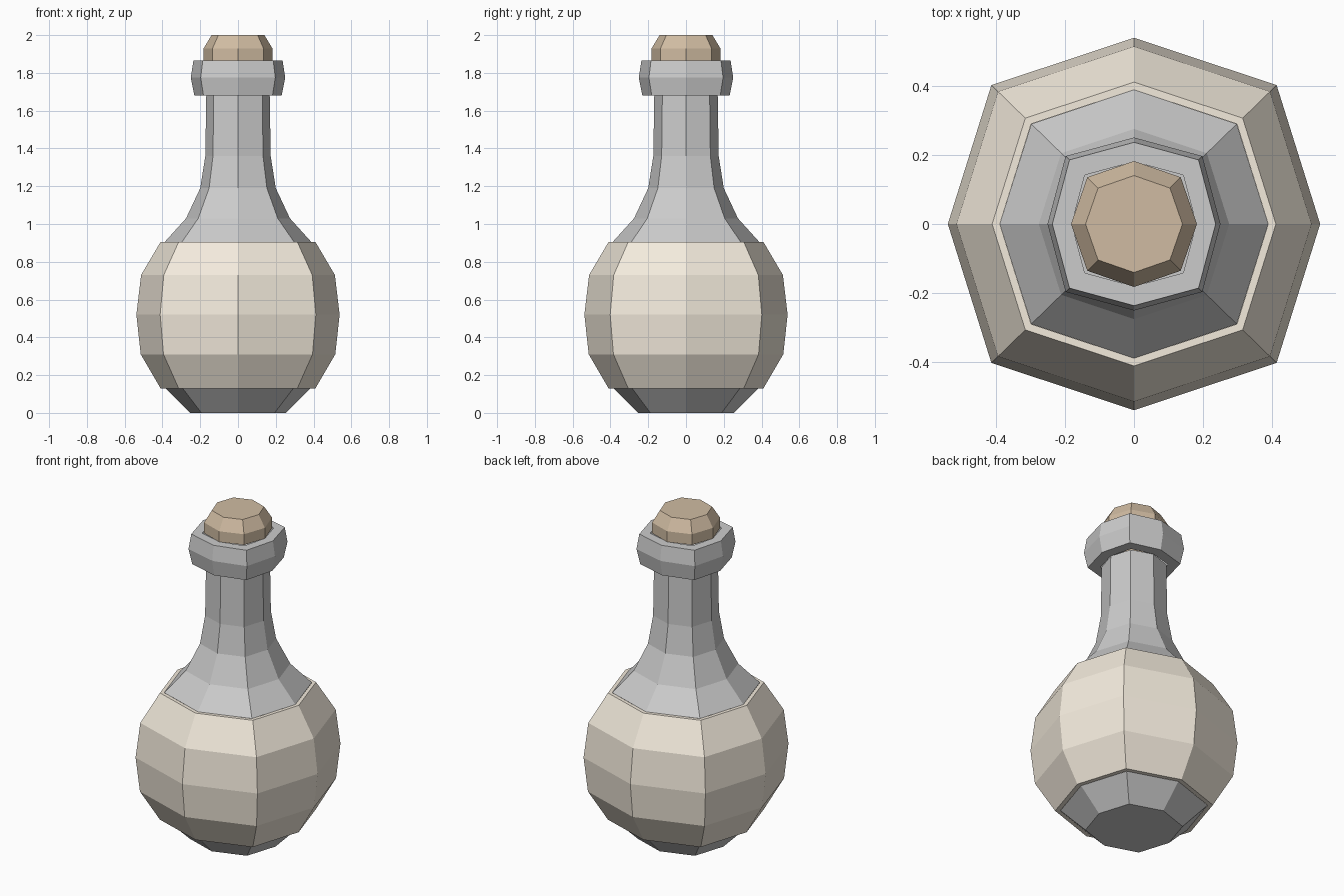
import bpy, bmesh

if "Cube" in bpy.data.objects:
    bpy.data.objects.remove(bpy.data.objects["Cube"])


def material(name, rgb):
    m = bpy.data.materials.new(name)
    m.diffuse_color = (*rgb, 1)
    m.use_nodes = True
    m.node_tree.nodes["Principled BSDF"].inputs["Base Color"].default_value = m.diffuse_color
    return m


def lathe(name, profile, kx, ky, mat=None, cap_bottom=False, cap_top=False):
    """Eight-sided stack of rings; profile is (radius, z), kx/ky place the diagonal corners."""
    dirs = [(1, 0), (kx, ky), (0, 1), (-kx, ky), (-1, 0), (-kx, -ky), (0, -1), (kx, -ky)]
    bm = bmesh.new()
    rings = [[bm.verts.new((r * x, r * y, z)) for x, y in dirs] for r, z in profile]
    for low, high in zip(rings, rings[1:]):
        for i in range(8):
            j = (i + 1) % 8
            bm.faces.new((low[i], low[j], high[j], high[i]))
    if cap_bottom:
        bm.faces.new(rings[0][::-1])
    if cap_top:
        bm.faces.new(rings[-1])
    me = bpy.data.meshes.new(name)
    bm.to_mesh(me)
    bm.free()
    ob = bpy.data.objects.new(name, me)
    bpy.context.collection.objects.link(ob)
    if mat:
        me.materials.append(mat)
    return ob


cloth = material("cloth", (0.90, 0.83, 0.72))
cork = material("cork", (0.63, 0.50, 0.36))

# Glass foot below the wrap
lathe("glass_base", [(0.253, 0), (0.383, 0.13)], 0.765, 0.745, cap_bottom=True)

# Round wrapped belly with narrow ledges at both ends
lathe("cloth_wrap", [(0.383, 0.13), (0.41, 0.13), (0.515, 0.31), (0.538, 0.52),
                     (0.513, 0.73), (0.41, 0.905), (0.388, 0.905)], 0.766, 0.746, cloth)

# Flared glass neck
lathe("glass_neck", [(0.388, 0.905), (0.275, 1.03), (0.20, 1.19), (0.173, 1.36),
                     (0.168, 1.68)], 0.765, 0.745)

# Collar around the mouth
lathe("neck_collar", [(0.168, 1.68), (0.231, 1.68), (0.25, 1.775), (0.236, 1.865),
                      (0.18, 1.865)], 0.79, 0.785)

# Cork stopper with a bevelled top
lathe("cork_stopper", [(0.182, 1.865), (0.182, 1.93), (0.14, 2.0)], 0.742, 0.742, cork,
      cap_top=True)
